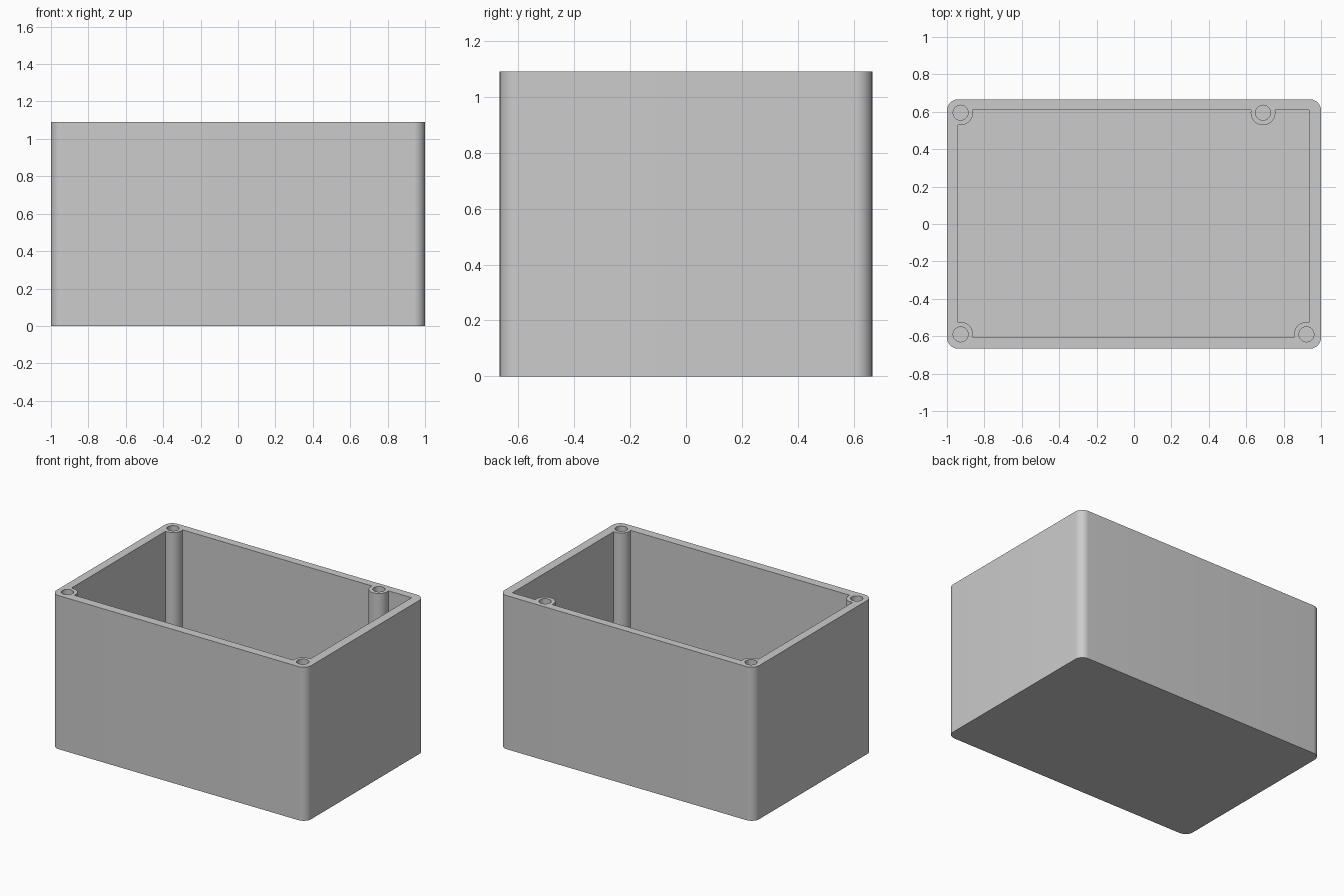
import bpy, bmesh, math

if "Cube" in bpy.data.objects:
    bpy.data.objects.remove(bpy.data.objects["Cube"])

W, D, H = 2.0, 1.333, 1.09      # outer size
FLOOR = 0.06                    # floor thickness
POSTS = [(-0.927, 0.595), (-0.927, -0.59), (0.922, -0.59), (0.69, 0.595)]

grey = bpy.data.materials.new("light_grey")
grey.diffuse_color = (0.6, 0.6, 0.6, 1)
grey.use_nodes = True
grey.node_tree.nodes["Principled BSDF"].inputs["Base Color"].default_value = grey.diffuse_color


def prism(name, outline, z0, z1):
    """Extrude a closed 2D outline between two heights."""
    bm = bmesh.new()
    face = bm.faces.new([bm.verts.new((x, y, z0)) for x, y in outline])
    ext = bmesh.ops.extrude_face_region(bm, geom=[face])
    verts = [v for v in ext["geom"] if isinstance(v, bmesh.types.BMVert)]
    bmesh.ops.translate(bm, verts=verts, vec=(0, 0, z1 - z0))
    bmesh.ops.recalc_face_normals(bm, faces=bm.faces)
    mesh = bpy.data.meshes.new(name)
    bm.to_mesh(mesh)
    bm.free()
    mesh.materials.append(grey)
    ob = bpy.data.objects.new(name, mesh)
    bpy.context.collection.objects.link(ob)
    return ob


def circle(cx, cy, r, n=48):
    return [(cx + r * math.cos(math.tau * i / n),
             cy + r * math.sin(math.tau * i / n)) for i in range(n)]


def rounded_rect(w, d, r, n=12):
    pts = []
    for k, (sx, sy) in enumerate([(1, 1), (-1, 1), (-1, -1), (1, -1)]):
        for i in range(n + 1):
            a = math.pi / 2 * (k + i / n)
            pts.append((sx * (w / 2 - r) + r * math.cos(a),
                        sy * (d / 2 - r) + r * math.sin(a)))
    return pts


def combine(target, tool, operation):
    """Apply a boolean and discard the tool object."""
    mod = target.modifiers.new("cut", "BOOLEAN")
    mod.operation, mod.object, mod.solver = operation, tool, "EXACT"
    bpy.context.view_layer.objects.active = target
    bpy.ops.object.modifier_apply(modifier=mod.name)
    bpy.data.objects.remove(tool)


# Open box with rounded vertical corners
box = prism("open_box", rounded_rect(W, D, 0.06), 0, H)
x0, x1, y0, y1 = -0.94, 0.936, -0.604, 0.61
cavity = prism("cavity", [(x0, y0), (x1, y0), (x1, y1), (x0, y1)], FLOOR, H + 0.1)
combine(box, cavity, "DIFFERENCE")

# Screw posts along the walls, each with a bored hole
for px, py in POSTS:
    combine(box, prism("screw_post", circle(px, py, 0.066), FLOOR - 0.02, H), "UNION")
for px, py in POSTS:
    combine(box, prism("screw_hole", circle(px, py, 0.04), FLOOR + 0.01, H + 0.1), "DIFFERENCE")

bpy.ops.object.select_all(action="DESELECT")
box.select_set(True)
bpy.context.view_layer.objects.active = box
bpy.ops.object.shade_smooth_by_angle(angle=math.radians(30))
